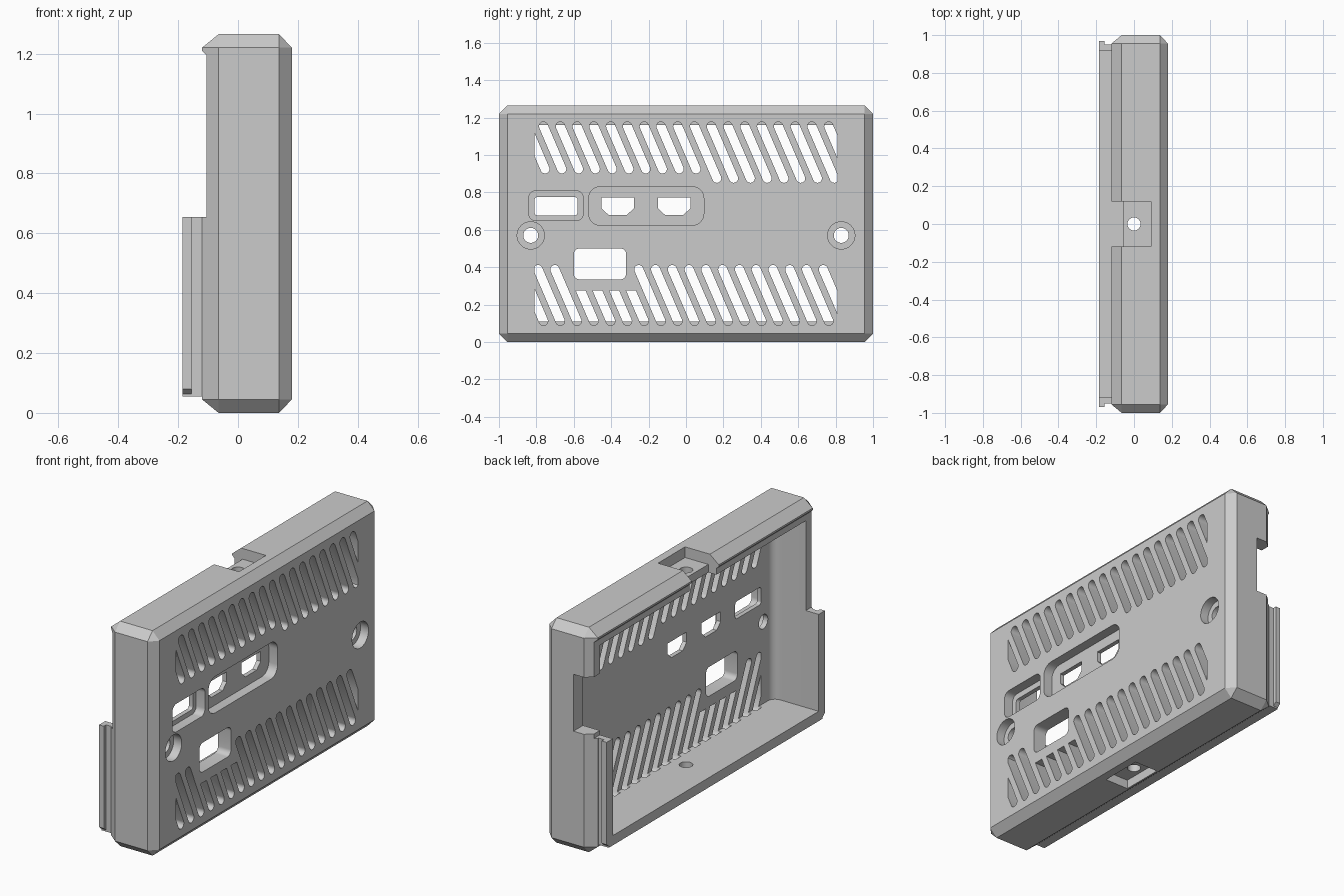
import bpy, bmesh, math
from mathutils import Vector

cube = bpy.data.objects.get("Cube")
if cube:
    bpy.data.objects.remove(cube, do_unlink=True)

H, MID = 1.265, 0.57          # case height, screw height
FACE, INNER = 0.18, 0.10      # outer and inner side of the slotted panel

grey = bpy.data.materials.new("case_grey")
grey.use_nodes = True
COLOUR = (0.6, 0.6, 0.6, 1)
grey.diffuse_color = COLOUR
grey.node_tree.nodes["Principled BSDF"].inputs["Base Color"].default_value = COLOUR


def hull(bm, points, limit=None):
    """Add a convex solid, optionally trimmed to |y| < limit."""
    part = bmesh.new()
    verts = [part.verts.new(p) for p in points]
    bmesh.ops.convex_hull(part, input=verts)
    if limit:
        for side in (-1, 1):
            bmesh.ops.bisect_plane(part, geom=part.verts[:] + part.edges[:] + part.faces[:],
                                   plane_co=(0, side * limit, 0), plane_no=(0, side, 0),
                                   clear_outer=True)
            loose = [e for e in part.edges if e.is_boundary]
            if loose:
                bmesh.ops.holes_fill(part, edges=loose)
    bmesh.ops.dissolve_limit(part, angle_limit=0.01, verts=part.verts[:], edges=part.edges[:])
    bmesh.ops.recalc_face_normals(part, faces=part.faces[:])
    mesh = bpy.data.meshes.new("part")
    part.to_mesh(mesh)
    part.free()
    bm.from_mesh(mesh)
    bpy.data.meshes.remove(mesh)


def box(bm, x0, x1, y0, y1, z0, z1):
    hull(bm, [(x, y, z) for x in (x0, x1) for y in (y0, y1) for z in (z0, z1)])


def arc(cy, cz, r, n=24):
    return [(cy + r * math.cos(2 * math.pi * i / n), cz + r * math.sin(2 * math.pi * i / n))
            for i in range(n)]


def through(bm, outline, x0=0.0, x1=0.3, limit=None):
    """Extrude a y-z outline along x."""
    hull(bm, [(x, y, z) for x in (x0, x1) for y, z in outline], limit)


def rounded(y0, y1, z0, z1, r):
    return [p for y in (y0 + r, y1 - r) for z in (z0 + r, z1 - r) for p in arc(y, z, r)]


def make(name, bm):
    mesh = bpy.data.meshes.new(name)
    bm.to_mesh(mesh)
    bm.free()
    mesh.materials.append(grey)
    obj = bpy.data.objects.new(name, mesh)
    bpy.context.collection.objects.link(obj)
    return obj


def cut(target, bm):
    cutter = make("cutter", bm)
    cutter.hide_render = True
    mod = target.modifiers.new("cut", 'BOOLEAN')
    mod.operation, mod.solver, mod.object = 'DIFFERENCE', 'EXACT', cutter
    bpy.context.view_layer.update()
    graph = bpy.context.evaluated_depsgraph_get()
    result = bpy.data.meshes.new_from_object(target.evaluated_get(graph))
    target.modifiers.clear()
    target.data = result
    bpy.data.objects.remove(cutter, do_unlink=True)


# Chamfered outer case
bm = bmesh.new()
corners = []
for x, bev in ((FACE, 0.043), (-0.12, -0.055)):
    for y in (-1, 1):
        for z, dz in ((0, 0.045), (H, -0.045)):
            iy = y * 0.955
            corners += [(x, iy, z + dz), (x - bev, y, z + dz), (x - bev, iy, z)]
hull(bm, corners)
case = make("case_shell", bm)

# Hollow inside, with rounded upright corners next to the panel
bm = bmesh.new()
r = 0.045
plan = [(-0.3, -0.915), (-0.3, 0.915)]
for i in range(7):
    a = math.pi / 2 * i / 6
    x, y = INNER - r + r * math.sin(a), 0.915 - r + r * math.cos(a)
    plan += [(x, y), (x, -y)]
hull(bm, [(x, y, z) for x, y in plan for z in (0.11, 1.16)])
cut(case, bm)

# Trim the open rim above the rear tabs
bm = bmesh.new()
hull(bm, [(x, y, z) for y in (-1.1, 1.1)
          for x, z in ((-0.105, 0.655), (-0.2, 0.655), (-0.105, 1.195), (-0.2, 1.29))])
cut(case, bm)

# Connector notch in one end, pockets in top and bottom
bm = bmesh.new()
box(bm, -0.2, 0.0, 0.85, 1.1, 0.68, 1.0)
box(bm, -0.055, 0.09, -0.12, 0.12, -0.1, 0.05)
hull(bm, [(x, y, z) for y in (-0.12, 0.12)
          for x, z in ((-0.2, 1.205), (0.09, 1.205), (0.09, 1.4), (-0.2, 1.4))])
cut(case, bm)
bm = bmesh.new()
box(bm, -0.2, -0.055, -0.12, 0.12, 1.1, 1.4)
hull(bm, [(x, y, z) for x, y in arc(0, 0, 0.035) for z in (-0.1, 1.4)])
cut(case, bm)

# Slanted vent slots in two rows
bm = bmesh.new()
PITCH, LEAN, R = 0.0897, 0.43, 0.024
for i in range(-1, 18):
    top, low = 1.153, (0.925 if i < 9 else 0.875)
    y = -0.762 + PITCH * i
    through(bm, arc(y, top, R, 16) + arc(y + LEAN * (top - low), low, R, 16), 0.08, 0.3, 0.81)
for i in range(0, 19):
    low, top = 0.112, 0.388
    y = -0.762 + PITCH * i
    if 3 <= i <= 6:           # shortened below the large window
        top = 0.275
        end = [(y - LEAN * (top - low) + s * R * 1.09, top) for s in (-1, 1)]
    else:
        end = arc(y - LEAN * (top - low), top, R, 16)
    through(bm, arc(y, low, R, 16) + end, 0.08, 0.3, 0.81)
cut(case, bm)

# Port recesses and screw counterbores
bm = bmesh.new()
through(bm, rounded(-0.84, -0.55, 0.65, 0.808, 0.035), 0.125)
through(bm, rounded(-0.52, 0.095, 0.625, 0.83, 0.06), 0.125)
for y in (-0.83, 0.83):
    through(bm, arc(y, MID, 0.073, 32), 0.13)
cut(case, bm)

# Port windows and screw holes
bm = bmesh.new()
through(bm, rounded(-0.81, -0.58, 0.677, 0.775, 0.015))
through(bm, rounded(-0.60, -0.32, 0.335, 0.5, 0.03))
for y in (-0.365, -0.063):
    through(bm, [(y - 0.086, 0.772), (y + 0.086, 0.772), (y + 0.086, 0.715),
                 (y + 0.05, 0.68), (y - 0.05, 0.68), (y - 0.086, 0.715)])
for y in (-0.83, 0.83):
    through(bm, arc(y, MID, 0.04))
cut(case, bm)

# Rear floor ledge and the two lipped tabs
bm = bmesh.new()
box(bm, -0.185, -0.09, -0.94, 0.94, 0.055, 0.11)
make("rear_floor_ledge", bm)
for name, s in (("left_end_tab", 1), ("right_end_tab", -1)):
    bm = bmesh.new()
    box(bm, -0.185, -0.09, s * 0.915, s * 0.95, 0.055, 0.655)
    hull(bm, [(x, s * y, z) for x in (-0.185, -0.155)
              for y, z in ((0.94, 0.055), (0.94, 0.655), (0.97, 0.08), (0.97, 0.655))])
    make(name, bm)

# Keep hard edges, smooth only the round holes
bpy.ops.object.select_all(action='DESELECT')
case.select_set(True)
bpy.context.view_layer.objects.active = case
bpy.ops.object.shade_smooth_by_angle(angle=math.radians(30))
